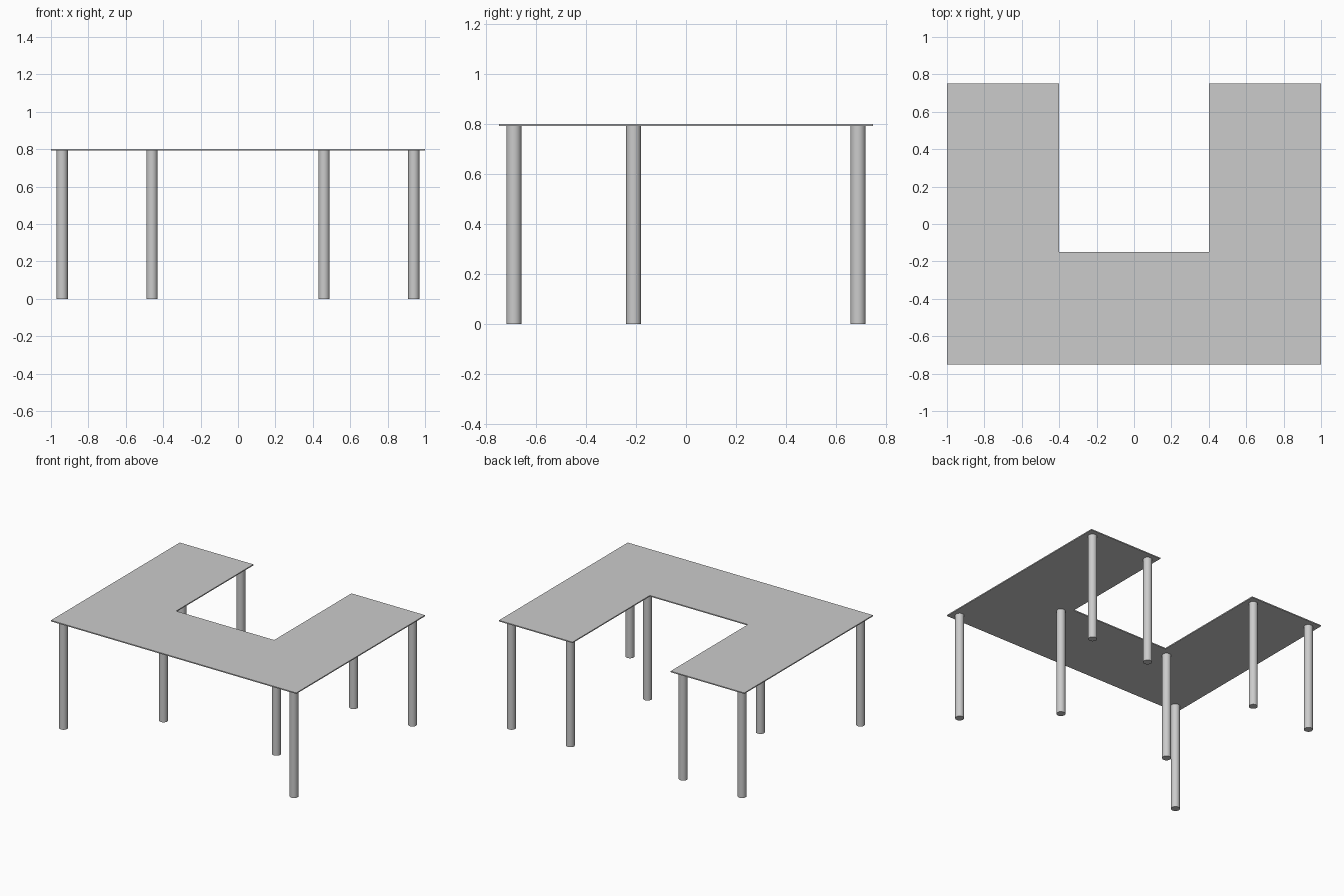
import bpy
import bmesh

cube = bpy.data.objects.get("Cube")
if cube:
    bpy.data.objects.remove(cube, do_unlink=True)

HEIGHT = 0.8
THICK = 0.008
LEG_RADIUS = 0.03

grey = bpy.data.materials.new("light grey")
grey.use_nodes = True
colour = (0.6, 0.6, 0.6, 1)
grey.diffuse_color = colour
grey.node_tree.nodes["Principled BSDF"].inputs["Base Color"].default_value = colour


def add_object(name, bm):
    mesh = bpy.data.meshes.new(name)
    bmesh.ops.recalc_face_normals(bm, faces=bm.faces)
    bm.to_mesh(mesh)
    bm.free()
    mesh.materials.append(grey)
    obj = bpy.data.objects.new(name, mesh)
    bpy.context.collection.objects.link(obj)
    return obj


# U-shaped table top, open towards the back
half = [(0.4, -0.15), (0.4, 0.75), (1, 0.75), (1, -0.75)]
outline = half + [(-x, y) for x, y in reversed(half)]
bm = bmesh.new()
face = bm.faces.new([bm.verts.new((x, y, HEIGHT - THICK)) for x, y in outline])
extruded = bmesh.ops.extrude_face_region(bm, geom=[face], use_keep_orig=True)
top_verts = [v for v in extruded["geom"] if isinstance(v, bmesh.types.BMVert)]
bmesh.ops.translate(bm, verts=top_verts, vec=(0, 0, THICK))
add_object("table_top", bm)

# Round legs, mirrored left and right
leg_height = HEIGHT - THICK
spots = {"front_outer": (0.94, -0.69), "back_outer": (0.94, 0.69),
         "front_inner": (0.46, -0.21), "back_inner": (0.46, 0.69)}
for place, (x, y) in spots.items():
    for side, sign in (("left", 1), ("right", -1)):
        bm = bmesh.new()
        bmesh.ops.create_cone(bm, cap_ends=True, segments=32, radius1=LEG_RADIUS,
                              radius2=LEG_RADIUS, depth=leg_height)
        leg = add_object(f"{place}_leg_{side}", bm)
        leg.location = (sign * x, y, leg_height / 2)
        bpy.ops.object.select_all(action="DESELECT")
        leg.select_set(True)
        bpy.context.view_layer.objects.active = leg
        bpy.ops.object.shade_smooth_by_angle()
